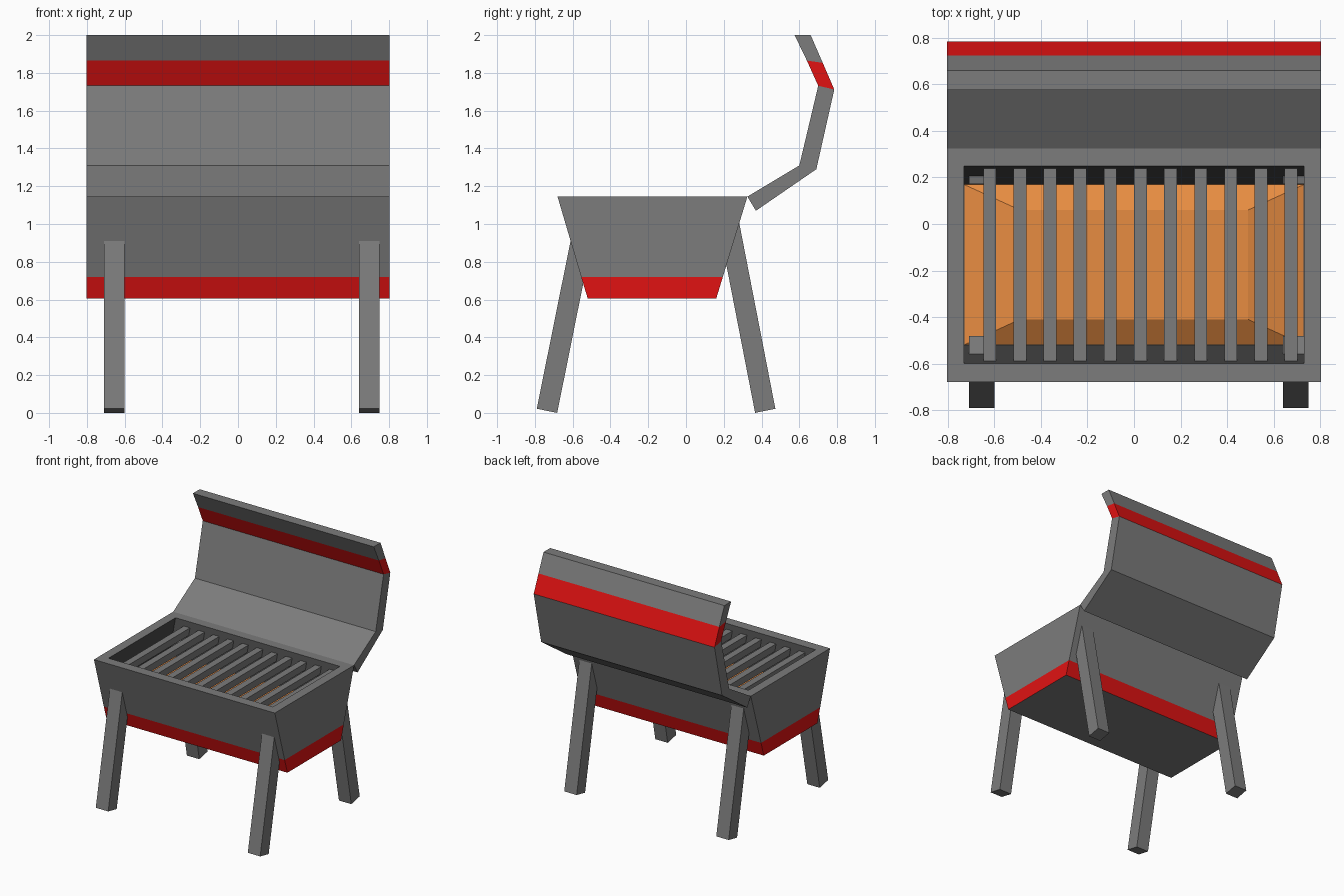
import bpy, bmesh
from mathutils import Vector

if "Cube" in bpy.data.objects:
    bpy.data.objects.remove(bpy.data.objects["Cube"])


def material(name, rgb):
    m = bpy.data.materials.new(name)
    m.diffuse_color = (*rgb, 1)
    m.use_nodes = True
    m.node_tree.nodes["Principled BSDF"].inputs["Base Color"].default_value = m.diffuse_color
    return m


GREY = material("grey metal", (0.20, 0.20, 0.20))
DARK = material("dark interior", (0.065, 0.065, 0.065))
RED = material("red trim", (0.75, 0.006, 0.006))
ORANGE = material("glowing coals", (0.82, 0.27, 0.055))


def finish(name, bm, mats):
    bmesh.ops.recalc_face_normals(bm, faces=bm.faces)
    me = bpy.data.meshes.new(name)
    bm.to_mesh(me)
    bm.free()
    for m in mats:
        me.materials.append(m)
    ob = bpy.data.objects.new(name, me)
    bpy.context.collection.objects.link(ob)
    return ob


def stacked(name, levels, strip_mats, mats, cap_mats):
    """Join rectangles (half width, y0, y1, z) in order, capping both ends."""
    bm = bmesh.new()
    loops = []
    for hx, y0, y1, z in levels:
        loops.append([bm.verts.new(p) for p in
                      ((-hx, y0, z), (hx, y0, z), (hx, y1, z), (-hx, y1, z))])
    for a, b, mi in zip(loops, loops[1:], strip_mats):
        for i in range(4):
            j = (i + 1) % 4
            bm.faces.new((a[i], a[j], b[j], b[i])).material_index = mi
    bm.faces.new(loops[0]).material_index = cap_mats[0]
    bm.faces.new(loops[-1]).material_index = cap_mats[1]
    return finish(name, bm, mats)


def extruded(name, outer, inner, x0, x1, strip_mats, mats):
    """Thick bent strip: outer and inner (y, z) paths run from x0 to x1."""
    bm = bmesh.new()
    rings = [[bm.verts.new(p) for p in
              ((x0, *o), (x1, *o), (x1, *i), (x0, *i))]
             for o, i in zip(outer, inner)]
    for a, b, mi in zip(rings, rings[1:], strip_mats):
        for i in range(4):
            j = (i + 1) % 4
            bm.faces.new((a[i], a[j], b[j], b[i])).material_index = mi
    bm.faces.new(rings[0]).material_index = strip_mats[0]
    bm.faces.new(rings[-1]).material_index = strip_mats[-1]
    return finish(name, bm, mats)


# Tapered fire box with red base band, rim and dark hollow interior
stacked("fire_box",
        [(0.803, -0.52, 0.16, 0.605), (0.803, -0.555, 0.195, 0.72),
         (0.803, -0.68, 0.325, 1.145), (0.73, -0.60, 0.25, 1.145),
         (0.73, -0.52, 0.17, 0.875)],
        [1, 0, 0, 2], [GREY, RED, DARK], (0, 2))

# Low mound of coals
stacked("coals",
        [(0.729, -0.519, 0.169, 0.878), (0.49, -0.41, 0.06, 0.95)],
        [0], [ORANGE], (0, 0))

# Open lid with red stripe
extruded("lid",
         [(0.37, 1.07), (0.69, 1.29), (0.785, 1.712), (0.724, 1.853), (0.66, 2.0)],
         [(0.325, 1.145), (0.60, 1.31), (0.70, 1.732), (0.64, 1.865), (0.575, 2.0)],
         -0.803, 0.803, [0, 0, 1, 0], [GREY, RED])

# Splayed legs, their tops reaching through the box wall
for side, x0, x1 in (("left", -0.71, -0.60), ("right", 0.64, 0.75)):
    extruded("front_leg_" + side, [(-0.79, 0.022), (-0.59, 1.015)],
             [(-0.682, 0.0), (-0.482, 0.993)], x0, x1, [0], [GREY])
    extruded("back_leg_" + side, [(0.473, 0.022), (0.28, 1.015)],
             [(0.366, 0.0), (0.173, 0.993)], x0, x1, [0], [GREY])

# Grill bars
for k in range(11):
    x = -0.62 + k * 0.1295
    stacked("grill_bar_%02d" % (k + 1),
            [(0.0275, -0.59, 0.24, 1.05), (0.0275, -0.59, 0.24, 1.105)],
            [0], [GREY], (0, 0)).location.x = x
